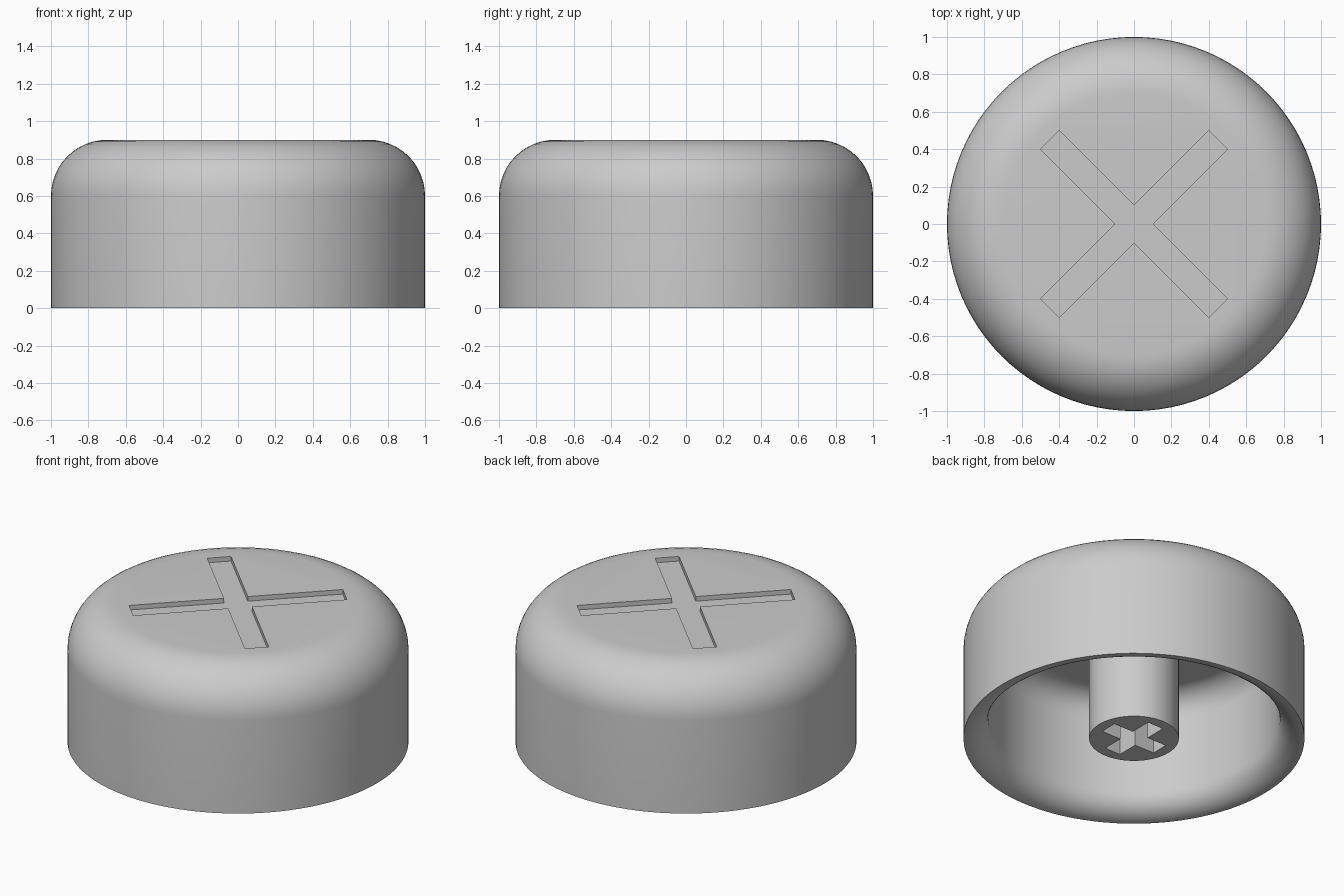
import bpy, bmesh, math

if "Cube" in bpy.data.objects:
    bpy.data.objects.remove(bpy.data.objects["Cube"])

SEGMENTS = 96
grey = bpy.data.materials.new("light grey")
grey.diffuse_color = (0.6, 0.6, 0.6, 1)
grey.use_nodes = True
grey.node_tree.nodes["Principled BSDF"].inputs["Base Color"].default_value = grey.diffuse_color


def finish(name, bm):
    bmesh.ops.recalc_face_normals(bm, faces=bm.faces[:])
    mesh = bpy.data.meshes.new(name)
    bm.to_mesh(mesh)
    bm.free()
    obj = bpy.data.objects.new(name, mesh)
    bpy.context.collection.objects.link(obj)
    mesh.materials.append(grey)
    return obj


def lathe(name, profile):
    """Turn an (r, z) profile about z and close both ends with flat caps."""
    bm = bmesh.new()
    rings = []
    for r, z in profile:
        rings.append([bm.verts.new((r * math.cos(2 * math.pi * i / SEGMENTS),
                                    r * math.sin(2 * math.pi * i / SEGMENTS), z))
                      for i in range(SEGMENTS)])
    for a, b in zip(rings, rings[1:]):
        for i in range(SEGMENTS):
            j = (i + 1) % SEGMENTS
            bm.faces.new((a[i], a[j], b[j], b[i]))
    bm.faces.new(rings[0])
    bm.faces.new(rings[-1])
    return finish(name, bm)


def arc(cx, cz, radius, start, end, steps=12):
    angles = [math.radians(start + (end - start) * i / steps) for i in range(steps + 1)]
    return [(cx + radius * math.cos(a), cz + radius * math.sin(a)) for a in angles]


def cross_cutter(name, length, half, z0, z1, turn):
    """Plus-shaped prism: arms reach `length`, with half width `half`."""
    bm = bmesh.new()
    verts = []
    for k in range(4):
        a = turn + k * math.pi / 2
        for x, y in ((length, -half), (length, half), (half, half)):
            verts.append(bm.verts.new((x * math.cos(a) - y * math.sin(a),
                                       x * math.sin(a) + y * math.cos(a), z0)))
    base = bm.faces.new(verts)
    top = bmesh.ops.extrude_face_region(bm, geom=[base])["geom"]
    bmesh.ops.translate(bm, vec=(0, 0, z1 - z0),
                        verts=[v for v in top if isinstance(v, bmesh.types.BMVert)])
    obj = finish(name, bm)
    obj.hide_render = True
    return obj


def carve(target, cutter):
    mod = target.modifiers.new("carve", 'BOOLEAN')
    mod.operation = 'DIFFERENCE'
    mod.solver = 'EXACT'
    mod.object = cutter
    bpy.ops.object.select_all(action='DESELECT')
    bpy.context.view_layer.objects.active = target
    target.select_set(True)
    bpy.ops.object.modifier_apply(modifier=mod.name)
    bpy.data.objects.remove(cutter)
    bpy.ops.object.shade_smooth_by_angle(angle=math.radians(30))


# Hollow cap: rounded crown outside, matching hollow with a rounded lip inside
HEIGHT, ROUND, WALL = 0.9, 0.3, 0.145
outer = arc(1 - ROUND, HEIGHT - ROUND, ROUND, 90, 0)
lip = arc(1, WALL, WALL, 270, 180)
inner = arc(1 - ROUND, HEIGHT - ROUND, ROUND - WALL, 0, 90)
cap = lathe("cap_shell", outer + lip + inner)

# Shallow diagonal cross groove in the top
carve(cap, cross_cutter("groove_cutter", 0.45 * math.sqrt(2), 0.05 * math.sqrt(2),
                        HEIGHT - 0.03, HEIGHT + 0.1, math.pi / 4))

# Central mounting stem with a cross socket underneath
stem = lathe("mounting_stem", [(0.263, 0), (0.263, HEIGHT - WALL + 0.02)])
carve(stem, cross_cutter("socket_cutter", 0.196, 0.056, -0.1, 0.4, 0))
